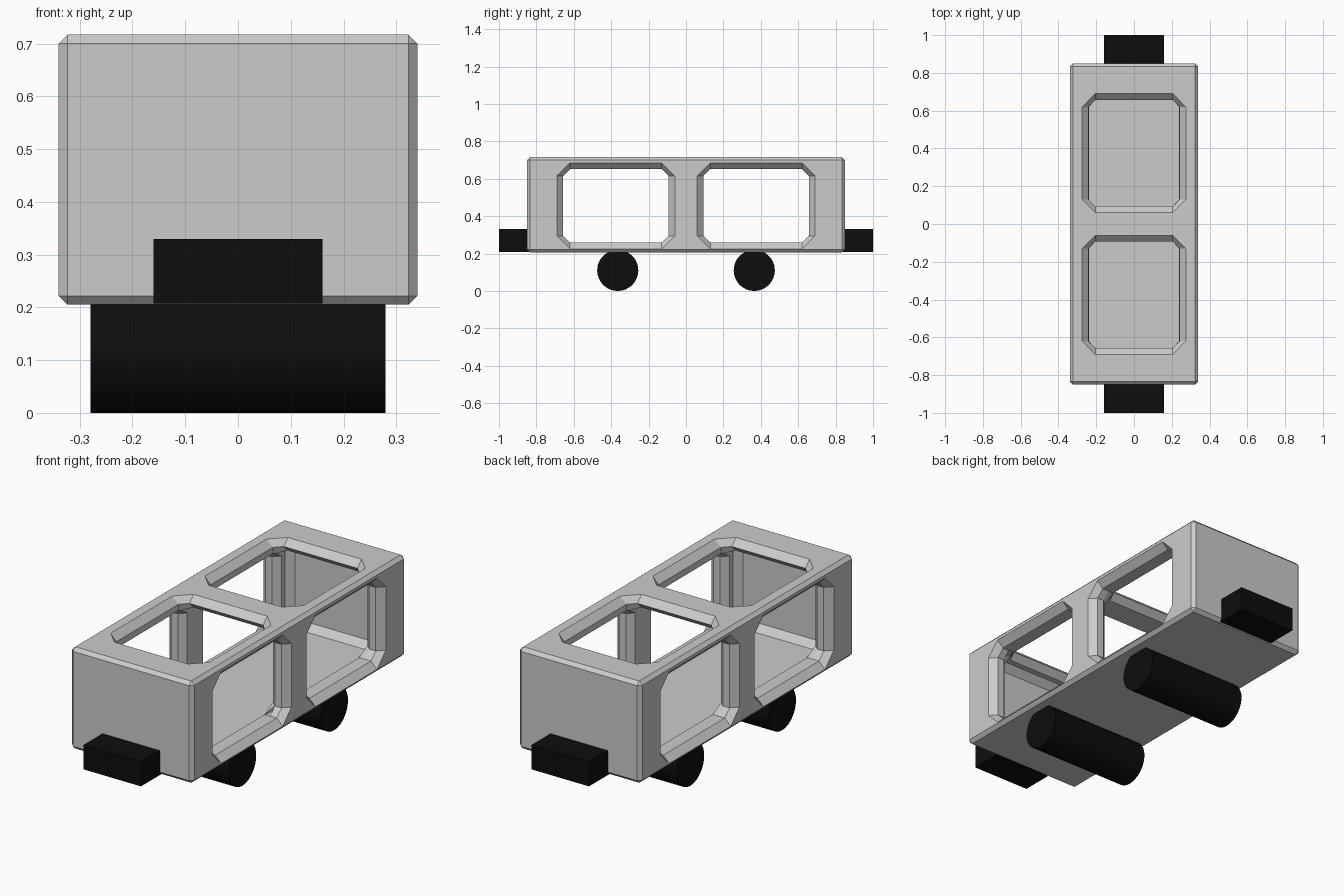
import bpy, bmesh, math
from mathutils import Vector

if "Cube" in bpy.data.objects:
    bpy.data.objects.remove(bpy.data.objects["Cube"])

black = bpy.data.materials.new("black")
black.diffuse_color = (0.004, 0.004, 0.004, 1)
black.use_nodes = True
black.node_tree.nodes["Principled BSDF"].inputs["Base Color"].default_value = black.diffuse_color


def make_object(name, bm, mat=None):
    bmesh.ops.recalc_face_normals(bm, faces=bm.faces)
    me = bpy.data.meshes.new(name)
    bm.to_mesh(me)
    bm.free()
    ob = bpy.data.objects.new(name, me)
    bpy.context.collection.objects.link(ob)
    if mat:
        me.materials.append(mat)
    return ob


def box(name, lo, hi, bevel=0, pick=lambda e: True, mat=None):
    bm = bmesh.new()
    bmesh.ops.create_cube(bm, size=1)
    for v in bm.verts:
        v.co = Vector([lo[i] if v.co[i] < 0 else hi[i] for i in range(3)])
    if bevel:
        bmesh.ops.bevel(bm, geom=[e for e in bm.edges if pick(e)], offset=bevel,
                        segments=1, affect='EDGES')
    return make_object(name, bm, mat)


def octagon_loft(name, stations, ea, eb, place):
    """Loft octagons (depth, half a, half b) with fixed straight-edge extents."""
    bm = bmesh.new()
    rings = []
    for d, a, b in stations:
        pts = [(a, -eb), (a, eb), (ea, b), (-ea, b), (-a, eb), (-a, -eb), (-ea, -b), (ea, -b)]
        rings.append([bm.verts.new(place(d, u, v)) for u, v in pts])
    for r, s in zip(rings, rings[1:]):
        for i in range(8):
            j = (i + 1) % 8
            bm.faces.new((r[i], r[j], s[j], s[i]))
    bm.faces.new(rings[0])
    bm.faces.new(rings[-1])
    return make_object(name, bm)


# hollow body shell
body = box("body", (-0.34, -0.85, 0.205), (0.34, 0.85, 0.717), 0.017)
cutters = [box("cabin_cutter", (-0.24, -0.75, 0.2525), (0.24, 0.75, 0.6525), 0.033,
               lambda e: e.verts[0].co.y * e.verts[1].co.y > 0)]

# window and roof openings, flared at both faces
half = [(0.373, 0.348, 0.263), (0.307, 0.282, 0.197), (0.27, 0.282, 0.197), (0.235, 0.317, 0.197)]
window = half + [(-d, a, b) for d, a, b in reversed(half)]
roof = [(0.75, 0.308, 0.348), (0.684, 0.241, 0.282), (0.645, 0.239, 0.32)]
for s in (-1, 1):
    yc = 0.375 * s
    cutters.append(octagon_loft("window_cutter", window, 0.245, 0.16,
                                lambda d, u, v: (d, yc + u, 0.455 + v)))
    cutters.append(octagon_loft("roof_cutter", roof, 0.205, 0.245,
                                lambda d, u, v: (u, yc + v, d)))
for c in cutters:
    c.hide_render = True
    c.hide_set(True)
    m = body.modifiers.new(c.name, 'BOOLEAN')
    m.operation = 'DIFFERENCE'
    m.solver = 'EXACT'
    m.object = c

for s, end in ((-1, "front"), (1, "rear")):
    # bumper blocks
    ys = sorted((0.84 * s, 1.0 * s))
    box(end + "_bumper", (-0.16, ys[0], 0.207), (0.16, ys[1], 0.33), mat=black)
    # roller wheels
    bpy.ops.mesh.primitive_cylinder_add(vertices=32, radius=0.11, depth=0.56,
                                        location=(0, 0.365 * s, 0.11),
                                        rotation=(0, math.pi / 2, 0))
    wheel = bpy.context.object
    wheel.name = end + "_wheels"
    wheel.data.materials.append(black)
    bpy.ops.object.shade_smooth_by_angle()
